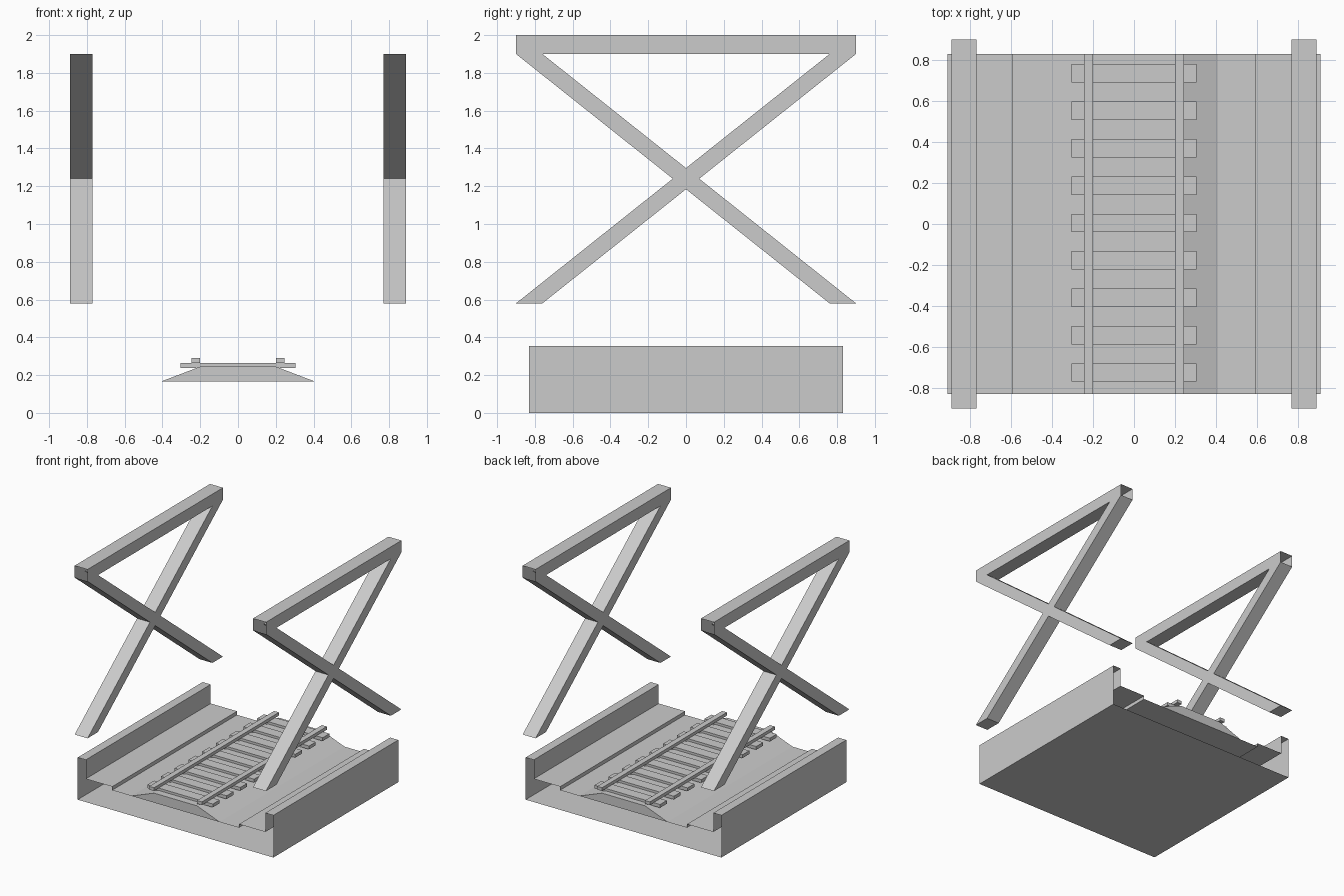
import bpy, bmesh

if "Cube" in bpy.data.objects:
    bpy.data.objects.remove(bpy.data.objects["Cube"])

L = 0.83  # half length of the deck


def finish(name, bm):
    bmesh.ops.recalc_face_normals(bm, faces=bm.faces)
    me = bpy.data.meshes.new(name)
    bm.to_mesh(me)
    bm.free()
    ob = bpy.data.objects.new(name, me)
    bpy.context.collection.objects.link(ob)
    return ob


def prism(name, pts, half, caps=True):
    """Extrude a closed (x, z) profile along y."""
    bm = bmesh.new()
    a = [bm.verts.new((x, -half, z)) for x, z in pts]
    b = [bm.verts.new((x, half, z)) for x, z in pts]
    n = len(pts)
    for i in range(n):
        j = (i + 1) % n
        bm.faces.new((a[i], a[j], b[j], b[i]))
    if caps:
        bm.faces.new(a)
        bm.faces.new(b[::-1])
    return finish(name, bm)


def box(name, x0, x1, y0, y1, z0, z1):
    ob = prism(name, [(x0, z0), (x1, z0), (x1, z1), (x0, z1)], (y1 - y0) / 2)
    ob.location.y = (y0 + y1) / 2
    return ob


# deck: hollow trough section, open at both ends
right = [(0.91, 0), (0.91, 0.355), (0.835, 0.355), (0.835, 0.195),
         (0.59, 0.195), (0.59, 0.165)]
prism("deck", right + [(-x, z) for x, z in reversed(right)], L, caps=False)

# ballast bed
prism("ballast", [(-0.41, 0.165), (0.41, 0.165), (0.2, 0.245), (-0.2, 0.245)], L)

# sleepers
for i in range(9):
    y = 0.005 + (i - 4) * 0.1825
    box(f"sleeper_{i + 1}", -0.305, 0.305, y - 0.045, y + 0.045, 0.237, 0.265)

# rails
for side, x in (("left", -0.245), ("right", 0.2)):
    box(f"rail_{side}", x, x + 0.045, -L, L, 0.263, 0.29)

# side trusses: crossed braces under a top beam whose ends are open
P = [(-0.9, 2), (0.9, 2), (0.9, 1.9), (0.76, 1.9), (-0.76, 1.9), (-0.9, 1.9),
     (0, 1.296), (0.07, 1.24), (0, 1.184), (-0.07, 1.24),
     (0.9, 0.58), (0.76, 0.58), (-0.76, 0.58), (-0.9, 0.58)]
CELLS = [(0, 5, 4, 3, 2, 1), (5, 9, 6, 4), (3, 6, 7, 2), (6, 9, 8, 7),
         (7, 8, 11, 10), (9, 13, 12, 8)]


def truss(name, x0, x1):
    bm = bmesh.new()
    a = [bm.verts.new((x0, y, z)) for y, z in P]
    b = [bm.verts.new((x1, y, z)) for y, z in P]
    edges = {(c[k], c[(k + 1) % len(c)]) for c in CELLS for k in range(len(c))}
    for c in CELLS:
        bm.faces.new([a[i] for i in c])
        bm.faces.new([b[i] for i in reversed(c)])
    for i, j in sorted(edges):
        if (j, i) not in edges and {i, j} not in ({0, 5}, {1, 2}):
            bm.faces.new((a[j], a[i], b[i], b[j]))
    finish(name, bm)


truss("truss_left", -0.89, -0.77)
truss("truss_right", 0.77, 0.89)
